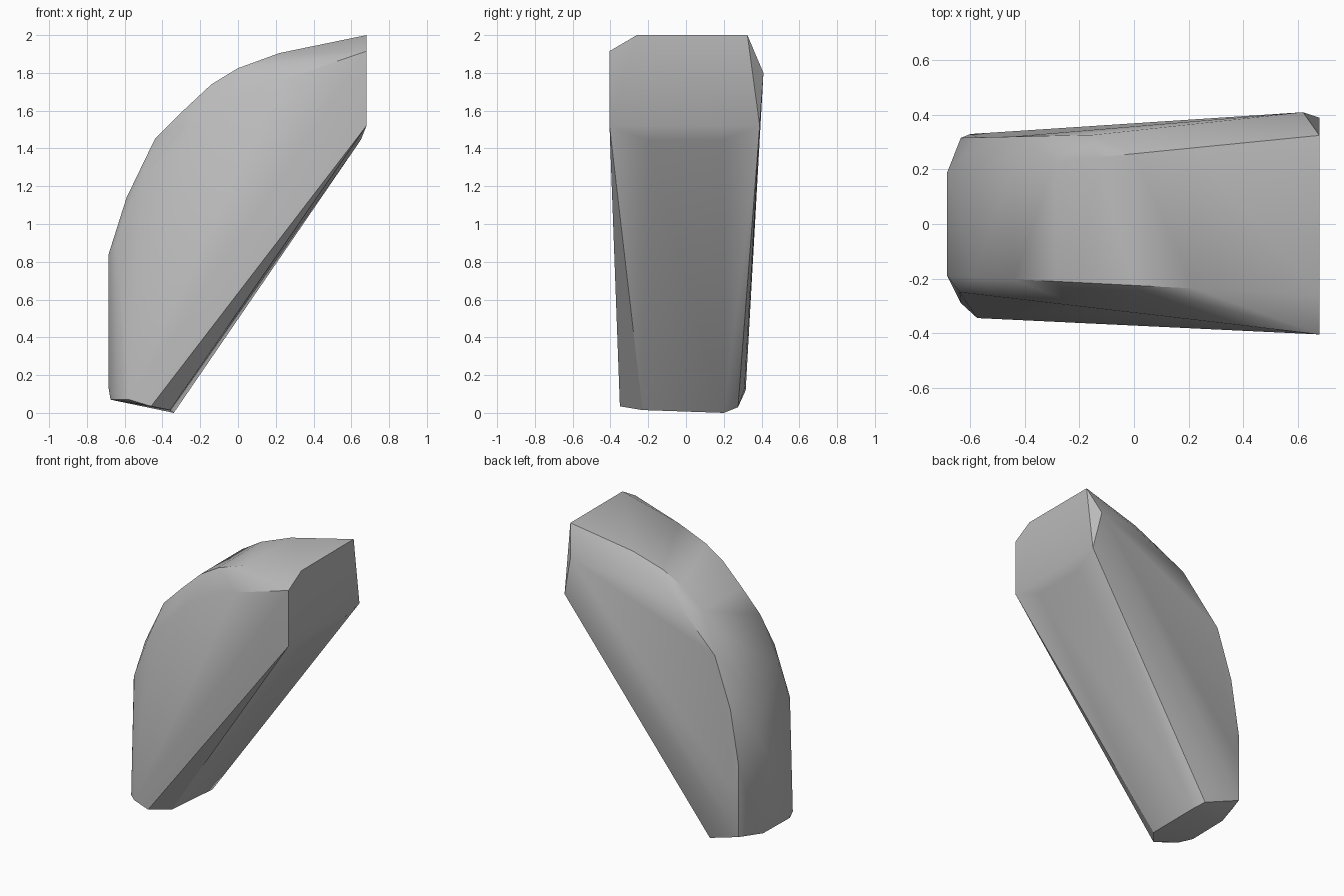
import bpy
import bmesh
import math

default_cube = bpy.data.objects.get("Cube")
if default_cube:
    bpy.data.objects.remove(default_cube, do_unlink=True)

START, END = -0.685, 0.68


def blend(x, at_start, at_end):
    """Value that changes evenly along the length of the body."""
    share = (x - START) / (END - START)
    return at_start + (at_end - at_start) * share


def make_material(name, value):
    material = bpy.data.materials.new(name)
    colour = (value, value, value, 1.0)
    material.diffuse_color = colour
    material.use_nodes = True
    shader = material.node_tree.nodes["Principled BSDF"]
    shader.inputs["Base Color"].default_value = colour
    shader.inputs["Roughness"].default_value = 0.6
    return material


def hull_object(name, points, material):
    """Wrap the guide points in one convex skin and shade it."""
    mesh = bpy.data.meshes.new(name)
    bm = bmesh.new()
    for point in points:
        bm.verts.new(point)
    result = bmesh.ops.convex_hull(bm, input=bm.verts)
    spare = set(result["geom_interior"]) | set(result["geom_unused"])
    spare_verts = [item for item in spare if isinstance(item, bmesh.types.BMVert)]
    bmesh.ops.delete(bm, geom=spare_verts, context="VERTS")
    bmesh.ops.recalc_face_normals(bm, faces=bm.faces)
    bm.to_mesh(mesh)
    bm.free()
    mesh.materials.append(material)
    body = bpy.data.objects.new(name, mesh)
    bpy.context.collection.objects.link(body)
    bpy.ops.object.select_all(action="DESELECT")
    body.select_set(True)
    bpy.context.view_layer.objects.active = body
    bpy.ops.object.shade_smooth_by_angle(angle=math.radians(30))
    return body


points = []

# Outer spine: one arched profile, widened towards the cut end
spine = [(END, 2.0), (0.22, 1.905), (0, 1.825), (-0.14, 1.74), (-0.29, 1.6),
         (-0.44, 1.45), (-0.59, 1.14), (START, 0.84), (START, 0.13)]
for x, z in spine:
    points.append((x, blend(x, -0.19, -0.26), z))
    points.append((x, blend(x, 0.19, 0.325), z))

# Front shoulder: lower and further out than the spine
front_shoulder = [(END, 1.915), (0.23, 1.76), (0, 1.67), (-0.2, 1.54),
                  (-0.51, 1.23), (-0.64, 0.9)]
for x, z in front_shoulder:
    points.append((x, blend(x, -0.245, -0.405), z))

# Back shoulder: runs almost straight behind the spine
back_shoulder = [(0.28, 1.85), (-0.15, 1.67), (-0.45, 1.36), (-0.57, 1.01),
                 (-0.635, 0.62), (-0.635, 0.12)]
for x, z in back_shoulder:
    points.append((x, blend(x, 0.315, 0.345), z))

# Cut end: lower corners, back bulge and rounded lower lip
points += [(END, -0.405, 1.52), (END, 0.39, 1.52), (0.62, 0.41, 1.8)]
points += [(0.65, side, 1.445) for side in (-0.2, 0.2)]

# Back flank: widest line low on the body
points.append((-0.6, 0.33, 0.45))

# Foot: slanted outline around the small bottom face
points += [(-0.34, 0.2, 0), (-0.36, -0.23, 0.015), (-0.46, -0.35, 0.035),
           (-0.575, -0.345, 0.07), (-0.635, -0.29, 0.07), (-0.675, -0.2, 0.07),
           (-0.675, 0.1, 0.075), (-0.38, 0.275, 0.03), (-0.44, 0.31, 0.13)]

hull_object("curved_wedge_body", points, make_material("plain grey", 0.5))
